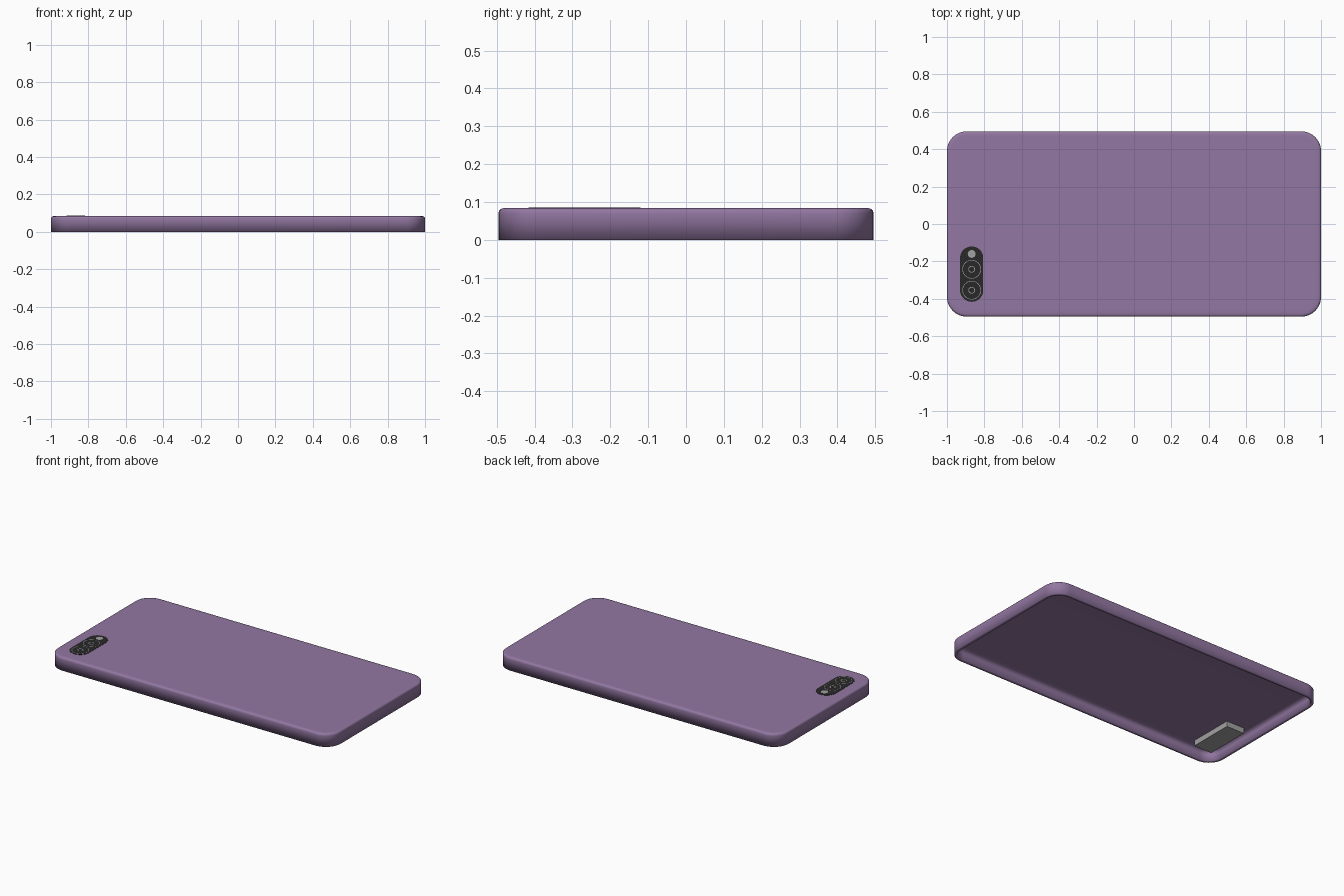
import bpy, bmesh
from math import sin, cos, pi

if "Cube" in bpy.data.objects:
    bpy.data.objects.remove(bpy.data.objects["Cube"], do_unlink=True)


def material(name, r, g, b):
    m = bpy.data.materials.new(name)
    m.use_nodes = True
    m.diffuse_color = (r, g, b, 1)
    m.node_tree.nodes["Principled BSDF"].inputs["Base Color"].default_value = (r, g, b, 1)
    return m


purple = material("purple shell", 0.29, 0.185, 0.36)
black = material("black glass", 0.022, 0.022, 0.022)
grey = material("pale grey", 0.36, 0.36, 0.36)


def outline(cx, cy, hx, hy, r, steps=10):
    """Rounded rectangle, counter-clockwise."""
    pts = []
    for q, (sx, sy) in enumerate(((1, 1), (-1, 1), (-1, -1), (1, -1))):
        for i in range(steps + 1):
            a = (q + i / steps) * pi / 2
            pts.append((cx + sx * (hx - r) + r * cos(a),
                        cy + sy * (hy - r) + r * sin(a)))
    return pts


def circle(cx, cy, r, n=32):
    return [(cx + r * cos(2 * pi * i / n), cy + r * sin(2 * pi * i / n)) for i in range(n)]


def loft(name, rings, mat, closed=False, angle=40):
    """Join (outline, height) rings; cap the ends unless the loop is closed."""
    bm = bmesh.new()
    loops = [[bm.verts.new((x, y, z)) for x, y in pts] for pts, z in rings]
    pairs = list(zip(loops, loops[1:]))
    if closed:
        pairs.append((loops[-1], loops[0]))
    else:
        bm.faces.new(loops[0])
        bm.faces.new(loops[-1])
    for a, b in pairs:
        n = len(a)
        for i in range(n):
            j = (i + 1) % n
            bm.faces.new((a[i], a[j], b[j], b[i]))
    bmesh.ops.recalc_face_normals(bm, faces=bm.faces)
    mesh = bpy.data.meshes.new(name)
    bm.to_mesh(mesh)
    bm.free()
    mesh.materials.append(mat)
    obj = bpy.data.objects.new(name, mesh)
    bpy.context.collection.objects.link(obj)
    bpy.ops.object.select_all(action="DESELECT")
    obj.select_set(True)
    bpy.context.view_layer.objects.active = obj
    bpy.ops.object.shade_smooth_by_angle(angle=angle * pi / 180)
    return obj


# Open-bottomed shell: section runs from the back panel, round the rim, to the inner floor
section = [(0.03, 0.084), (0.014, 0.084), (0.006, 0.082), (0.001, 0.077), (0, 0.07),
           (0, 0), (0.02, 0), (0.02, 0.045), (0.025, 0.057), (0.038, 0.064), (0.06, 0.065)]
loft("shell", [(outline(0, 0, 1 - d, 0.495 - d, 0.105 - d), z) for d, z in section],
     purple, angle=100)

# Camera window on the back panel, and the module block inside the shell
CX, CY = -0.868, -0.268
loft("camera_window", [(outline(CX, CY, 0.062, 0.148, 0.0615), z) for z in (0.08, 0.0855)], black)
loft("camera_block", [(outline(CX, CY, 0.064, 0.148, 0.001, 1), z) for z in (0.03, 0.07)], grey)


def ring(name, y, r, width, top):
    lo = 0.085
    loft(name, [(circle(CX, y, r - width), lo), (circle(CX, y, r), lo),
                (circle(CX, y, r), top), (circle(CX, y, r - width), top)], grey, closed=True)


# Two lenses, each with a fine outer and inner ring
for label, y in (("upper", -0.242), ("lower", -0.354)):
    loft(label + "_lens", [(circle(CX, y, 0.047), z) for z in (0.085, 0.0858)], black)
    ring(label + "_lens_outer_ring", y, 0.05, 0.003, 0.0862)
    ring(label + "_lens_inner_ring", y, 0.018, 0.004, 0.0862)

# Flash
loft("flash", [(circle(CX, -0.16, 0.021), z) for z in (0.085, 0.0862)], grey)
